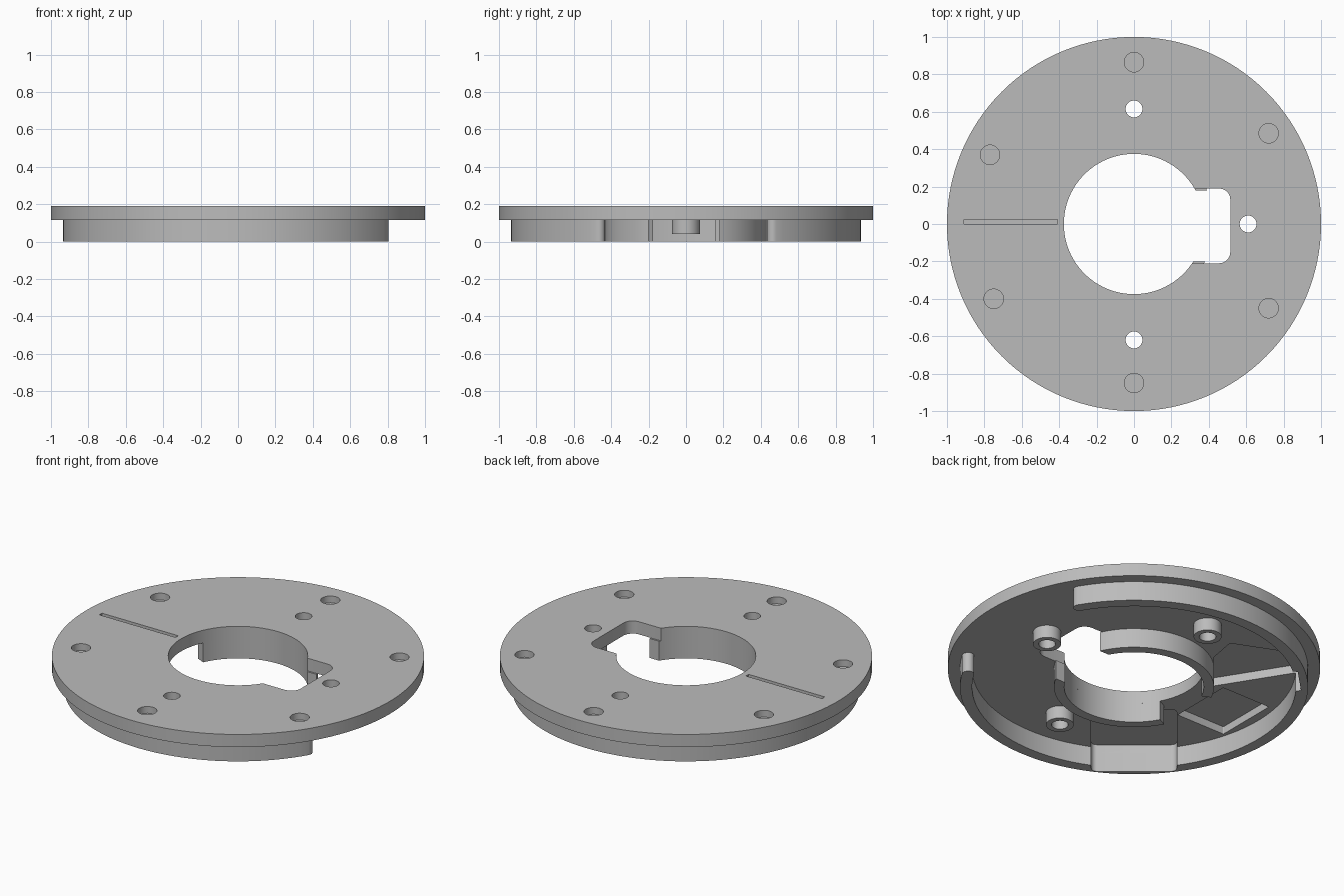
import bpy, bmesh
from math import sin, cos, pi, radians

if "Cube" in bpy.data.objects:
    bpy.data.objects.remove(bpy.data.objects["Cube"])

grey = bpy.data.materials.new("plain_grey")
grey.use_nodes = True
GREY = (0.5, 0.5, 0.5, 1)
grey.diffuse_color = GREY
grey.node_tree.nodes["Principled BSDF"].inputs["Base Color"].default_value = GREY

TOP, UNDER, POCKET = 0.19, 0.115, 0.165


def prism(name, points, z0, z1):
    """Extrude a flat outline from z0 to z1."""
    bm = bmesh.new()
    face = bm.faces.new([bm.verts.new((x, y, z0)) for x, y in points])
    up = bmesh.ops.extrude_face_region(bm, geom=[face])["geom"]
    bmesh.ops.translate(bm, vec=(0, 0, z1 - z0),
                        verts=[v for v in up if isinstance(v, bmesh.types.BMVert)])
    bmesh.ops.recalc_face_normals(bm, faces=bm.faces)
    mesh = bpy.data.meshes.new(name)
    bm.to_mesh(mesh)
    bm.free()
    mesh.materials.append(grey)
    ob = bpy.data.objects.new(name, mesh)
    bpy.context.collection.objects.link(ob)
    return ob


def arc(r, a0, a1, n, cx=0, cy=0):
    steps = [radians(a0 + (a1 - a0) * i / n) for i in range(n + 1)]
    return [(cx + r * cos(a), cy + r * sin(a)) for a in steps]


def circle(r, cx=0, cy=0, n=32):
    return arc(r, 0, 360, n, cx, cy)[:-1]


def rounded_rect(x0, x1, y0, y1, r, turn=0):
    pts = []
    for i, (x, y) in enumerate([(x1 - r, y1 - r), (x0 + r, y1 - r),
                                (x0 + r, y0 + r), (x1 - r, y0 + r)]):
        pts += arc(r, 90 * i, 90 * i + 90, 5, x, y)
    c, s = cos(radians(turn)), sin(radians(turn))
    return [(x * c - y * s, x * s + y * c) for x, y in pts]


def arc_wall(r0, r1, a0, a1, rounded):
    """Outline of a curved wall, with round or square ends."""
    pts = arc(r1, a0, a1, 112)
    mid, half = (r0 + r1) / 2, (r1 - r0) / 2
    ends = []
    for a in (a1, a0):
        cx, cy = mid * cos(radians(a)), mid * sin(radians(a))
        start = a if a == a1 else a + 180
        ends.append(arc(half, start, start + 180, 8, cx, cy)[1:-1] if rounded else [])
    return pts + ends[0] + arc(r0, a1, a0, 112) + ends[1]


def cut(ob, outline, z0, z1):
    """Cut a prism out of a part and discard the cutter."""
    cutter = prism("cutter", outline, z0, z1)
    cutter.hide_render = True
    mod = ob.modifiers.new("cut", "BOOLEAN")
    mod.operation, mod.solver, mod.object = "DIFFERENCE", "EXACT", cutter
    bpy.context.view_layer.update()
    result = bpy.data.meshes.new_from_object(
        ob.evaluated_get(bpy.context.evaluated_depsgraph_get()))
    ob.modifiers.clear()
    ob.data = result
    bpy.data.objects.remove(cutter)


# Main parts
plate = prism("base_plate", circle(1, n=128), UNDER, TOP)
rim = prism("rim_wall", arc_wall(0.87, 0.935, 31, 329, True), 0, UNDER)
hub = prism("hub_collar", arc_wall(0.375, 0.43, -152, 155, False), 0, UNDER)
parts = [plate, rim, hub]

# Central bore and keyway
cut(plate, circle(0.375, n=96), 0, 0.3)
cut(plate, rounded_rect(0.1, 0.515, -0.21, 0.19, 0.06), 0, 0.3)
cut(hub, rounded_rect(0.1, 0.515, -0.2, 0.18, 0.02), -0.1, 0.3)

# Screw bosses with through holes
for name, x, y in [("left", 0.61, 0), ("back", 0, 0.615), ("front", 0, -0.62)]:
    boss = prism(name + "_boss", circle(0.075, x, y), 0.04, UNDER)
    for ob in (boss, plate):
        cut(ob, circle(0.045, x, y), -0.1, 0.3)
    parts.append(boss)

# Blind holes in the top
for x, y in [(0, 0.865), (0.72, 0.485), (-0.77, 0.37),
             (-0.75, -0.4), (0.72, -0.45), (0, -0.85)]:
    cut(plate, circle(0.052, x, y), 0.15, 0.3)

# Shallow slot in the top
cut(plate, [(-0.91, 0), (-0.41, 0), (-0.41, 0.025), (-0.91, 0.025)], TOP - 0.015, 0.3)

# Underside pockets, two of them biting into the rim
front_pocket = rounded_rect(0.44, 0.905, -0.23, 0.23, 0.03, 230)
back_pocket = [(-0.25, 0.37), (-0.22, 0.54), (-0.57, 0.69), (-0.71, 0.55), (-0.44, 0.12)]
for outline in (front_pocket, back_pocket):
    for ob in (plate, rim):
        cut(ob, outline, -0.1, POCKET)
cut(plate, rounded_rect(-0.82, -0.5, -0.23, 0.15, 0.005), 0, POCKET - 0.005)

# Smooth curved walls, sharp edges
bpy.ops.object.select_all(action="DESELECT")
for ob in parts:
    ob.select_set(True)
bpy.context.view_layer.objects.active = plate
bpy.ops.object.shade_smooth_by_angle(angle=radians(30))
